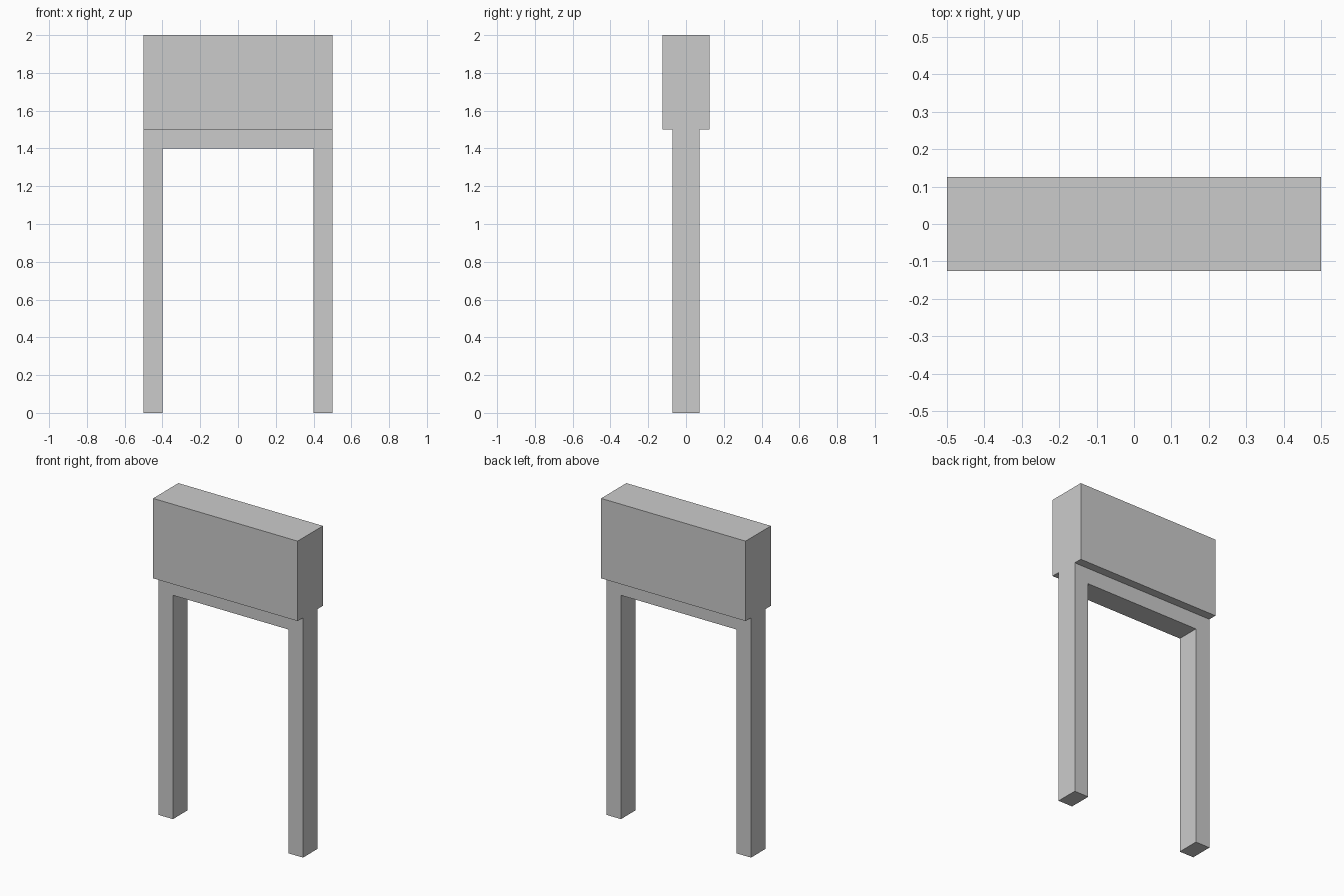
import bpy
import bmesh

cube = bpy.data.objects.get("Cube")
if cube:
    bpy.data.objects.remove(cube, do_unlink=True)

# Single flat colour
grey = bpy.data.materials.new("plain grey")
grey.use_nodes = True
colour = (0.6, 0.6, 0.6, 1.0)
grey.diffuse_color = colour
grey.node_tree.nodes["Principled BSDF"].inputs["Base Color"].default_value = colour


def extrude_profile(name, points, depth):
    """Extrude an outline in the x-z plane evenly about y = 0."""
    bm = bmesh.new()
    face = bm.faces.new([bm.verts.new((x, -depth / 2, z)) for x, z in points])
    result = bmesh.ops.extrude_face_region(bm, geom=[face])
    moved = [v for v in result["geom"] if isinstance(v, bmesh.types.BMVert)]
    bmesh.ops.translate(bm, vec=(0, depth, 0), verts=moved)
    bmesh.ops.recalc_face_normals(bm, faces=bm.faces)
    mesh = bpy.data.meshes.new(name)
    bm.to_mesh(mesh)
    bm.free()
    mesh.materials.append(grey)
    obj = bpy.data.objects.new(name, mesh)
    bpy.context.collection.objects.link(obj)
    return obj


half_width, inner = 0.5, 0.4
ledge, rail_bottom, top = 1.5, 1.4, 2.0

# Legs and cross rail in one arch
half_arch = [(half_width, ledge), (half_width, 0), (inner, 0), (inner, rail_bottom)]
mirrored = [(-x, z) for x, z in reversed(half_arch)]
extrude_profile("leg_frame", half_arch + mirrored, 0.143)

# Deeper block resting on the arch
block = [(-half_width, ledge), (half_width, ledge), (half_width, top), (-half_width, top)]
extrude_profile("upper_block", block, 0.25)
